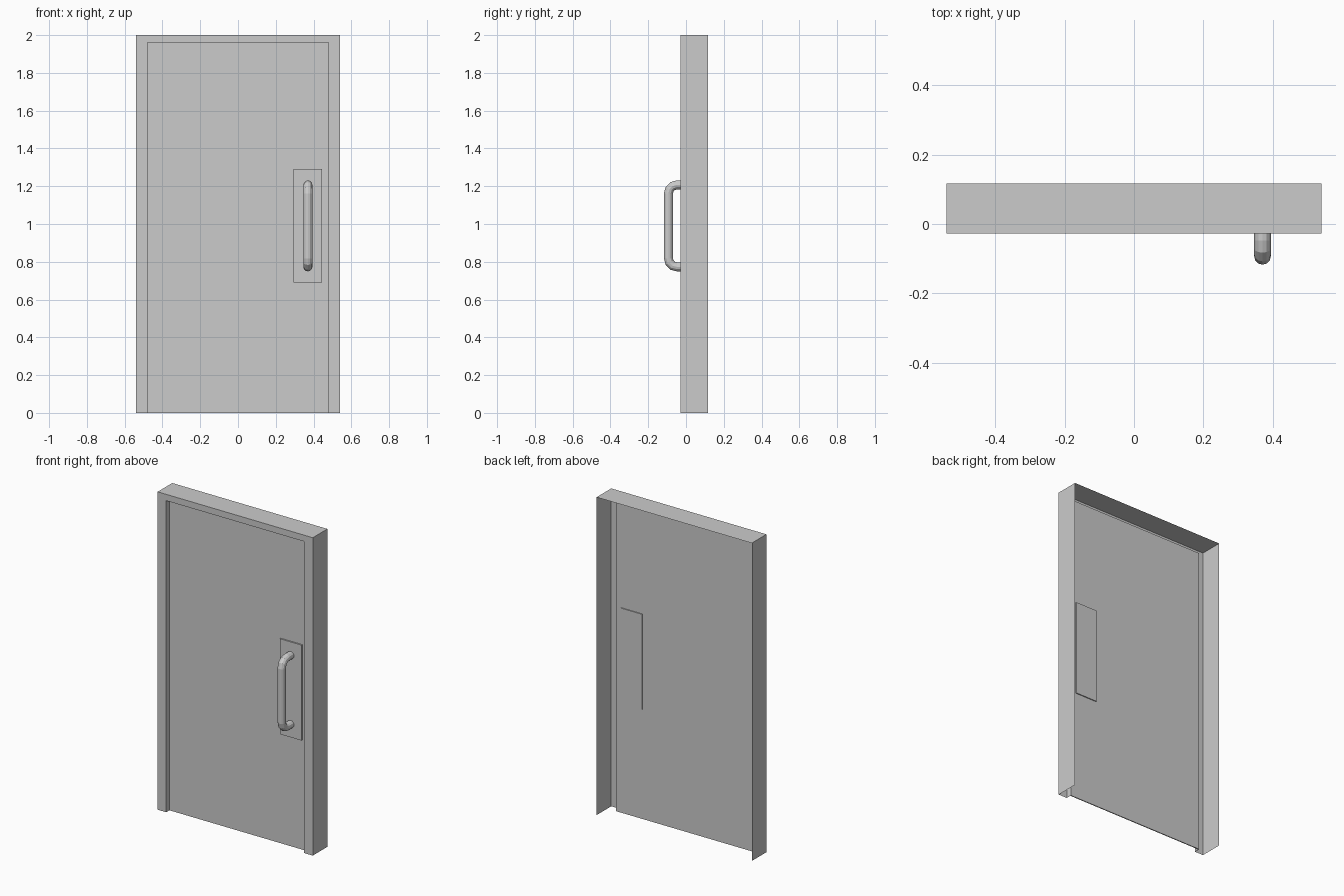
import bpy, bmesh, math
from mathutils import Vector

if "Cube" in bpy.data.objects:
    bpy.data.objects.remove(bpy.data.objects["Cube"])

FRONT, BACK = -0.028, 0.117      # frame depth
DOOR_Y0, DOOR_Y1 = 0.004, 0.010  # thin door leaf


def finish(name, bm):
    bmesh.ops.recalc_face_normals(bm, faces=bm.faces)
    me = bpy.data.meshes.new(name)
    bm.to_mesh(me)
    bm.free()
    ob = bpy.data.objects.new(name, me)
    bpy.context.collection.objects.link(ob)
    return ob


def box(name, x0, x1, y0, y1, z0, z1):
    bm = bmesh.new()
    bmesh.ops.create_cube(bm, size=1)
    for v in bm.verts:
        v.co = ((x0 + x1) / 2 + v.co.x * (x1 - x0),
                (y0 + y1) / 2 + v.co.y * (y1 - y0),
                (z0 + z1) / 2 + v.co.z * (z1 - z0))
    return finish(name, bm)


def skin(bm, rings, closed):
    n = len(rings[0])
    for a, b in zip(rings, rings[1:]):
        for i in range(n if closed else n - 1):
            j = (i + 1) % n
            bm.faces.new((a[i], a[j], b[j], b[i]))


# Door frame: open-backed sheet profile (inset, y) swept with mitred corners
profile = [(0, BACK), (0, FRONT), (1, FRONT), (1, DOOR_Y1)]
bm = bmesh.new()
rings = []
for side, top in ((-1, 0), (-1, 1), (1, 1), (1, 0)):
    rings.append([bm.verts.new((side * (0.54 - 0.06 * t), y,
                                (2 - 0.04 * t) * top)) for t, y in profile])
skin(bm, rings, False)
finish("door_frame", bm)

# Door leaf and the pull / push plates on its two sides
box("door_leaf", -0.48, 0.48, DOOR_Y0, DOOR_Y1, 0, 1.96)
box("pull_plate", 0.295, 0.445, DOOR_Y0 - 0.009, DOOR_Y0, 0.69, 1.29)
box("push_plate", 0.295, 0.445, DOOR_Y1, DOOR_Y1 + 0.006, 0.69, 1.29)

# Pull handle: round bar swept along a bracket with rounded bends
HX, HZ, R, BEND, SIDES, STEPS = 0.37, 0.99, 0.024, 0.045, 12, 3
yb, half = -0.117 + R, 0.241 - R
path = [(DOOR_Y0 - 0.005, half, 0)]
for k in range(STEPS + 1):
    a = math.radians(90 * k / STEPS)
    path.append((yb + BEND - BEND * math.sin(a),
                 half - BEND + BEND * math.cos(a), a))
path += [(y, -z, math.pi - a) for y, z, a in reversed(path)]
bm = bmesh.new()
rings = []
for y, z, a in path:
    out = Vector((0, -math.sin(a), math.cos(a)))   # outward normal of the path
    ring = []
    for i in range(SIDES):
        t = 2 * math.pi * i / SIDES
        p = Vector((HX, y, HZ + z)) + R * (math.cos(t) * Vector((1, 0, 0)) + math.sin(t) * out)
        ring.append(bm.verts.new(p))
    rings.append(ring)
skin(bm, rings, True)
finish("pull_handle", bm)
